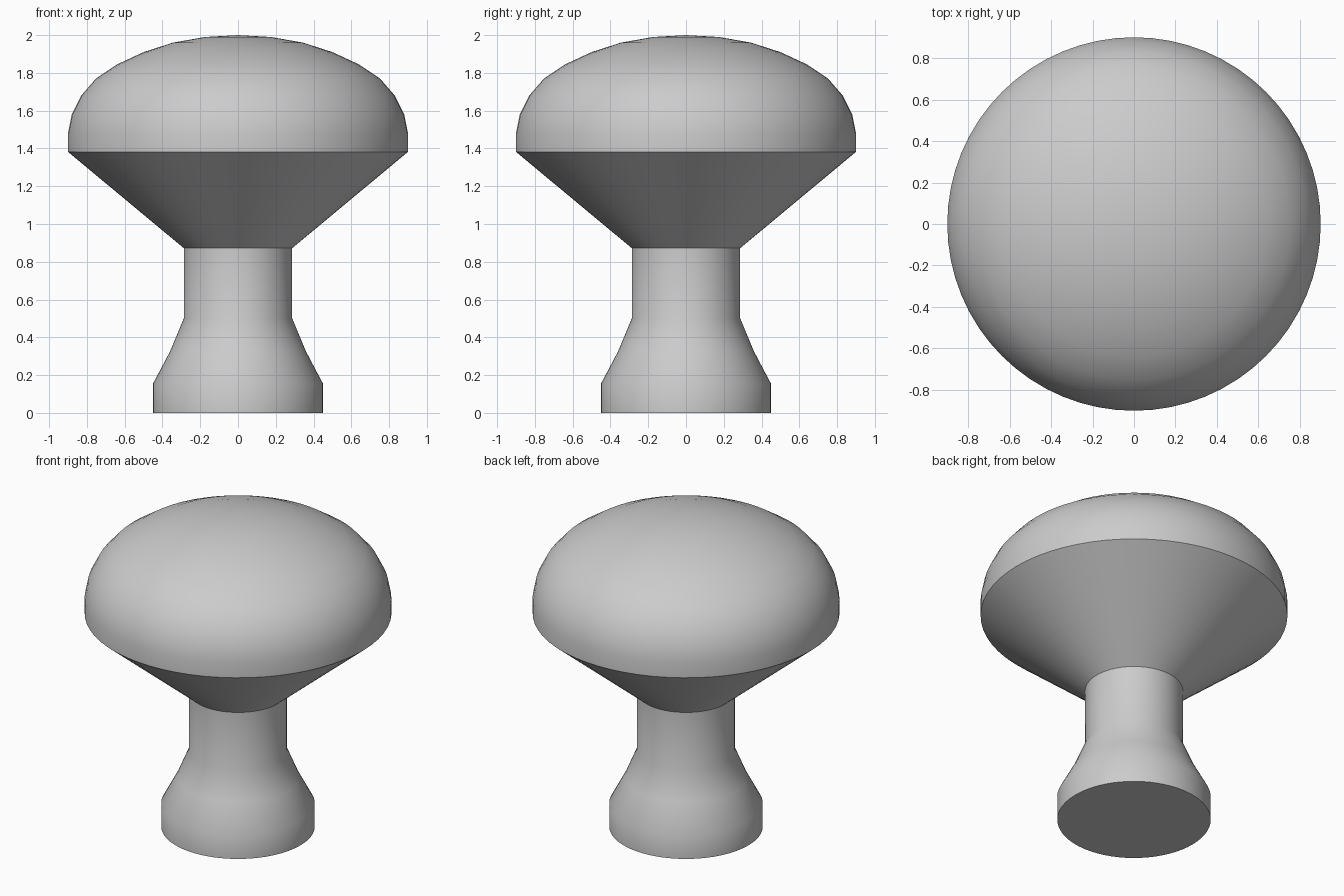
import bpy, bmesh, math

cube = bpy.data.objects.get("Cube")
if cube:
    bpy.data.objects.remove(cube, do_unlink=True)

SEGMENTS = 64

grey = bpy.data.materials.new("plain_grey")
grey.use_nodes = True
colour = (0.6, 0.6, 0.6, 1)
grey.diffuse_color = colour
grey.node_tree.nodes["Principled BSDF"].inputs["Base Color"].default_value = colour


def lathe(name, profile):
    """Revolve a (radius, height) profile around the z axis."""
    bm = bmesh.new()
    verts = [bm.verts.new((r, 0, z)) for r, z in profile]
    edges = [bm.edges.new(pair) for pair in zip(verts, verts[1:])]
    bmesh.ops.spin(bm, geom=verts + edges, cent=(0, 0, 0), axis=(0, 0, 1),
                   angle=math.tau, steps=SEGMENTS)
    bmesh.ops.remove_doubles(bm, verts=bm.verts, dist=0.0005)
    bmesh.ops.recalc_face_normals(bm, faces=bm.faces)
    mesh = bpy.data.meshes.new(name)
    bm.to_mesh(mesh)
    bm.free()
    mesh.materials.append(grey)
    obj = bpy.data.objects.new(name, mesh)
    bpy.context.collection.objects.link(obj)
    bpy.ops.object.select_all(action="DESELECT")
    obj.select_set(True)
    bpy.context.view_layer.objects.active = obj
    bpy.ops.object.shade_smooth_by_angle(angle=math.radians(35))


# Flared foot, straight neck, conical underside and domed cap in one turning
foot = [(0, 0), (0.45, 0), (0.45, 0.155), (0.36, 0.325)]
neck = [(0.287, 0.5), (0.287, 0.872)]
cap = [(0.9, 1.382), (0.9, 1.48), (0.88, 1.58), (0.83, 1.68), (0.752, 1.77),
       (0.64, 1.845), (0.5, 1.91), (0.345, 1.96), (0.175, 1.99), (0, 2)]
lathe("knob", foot + neck + cap)
